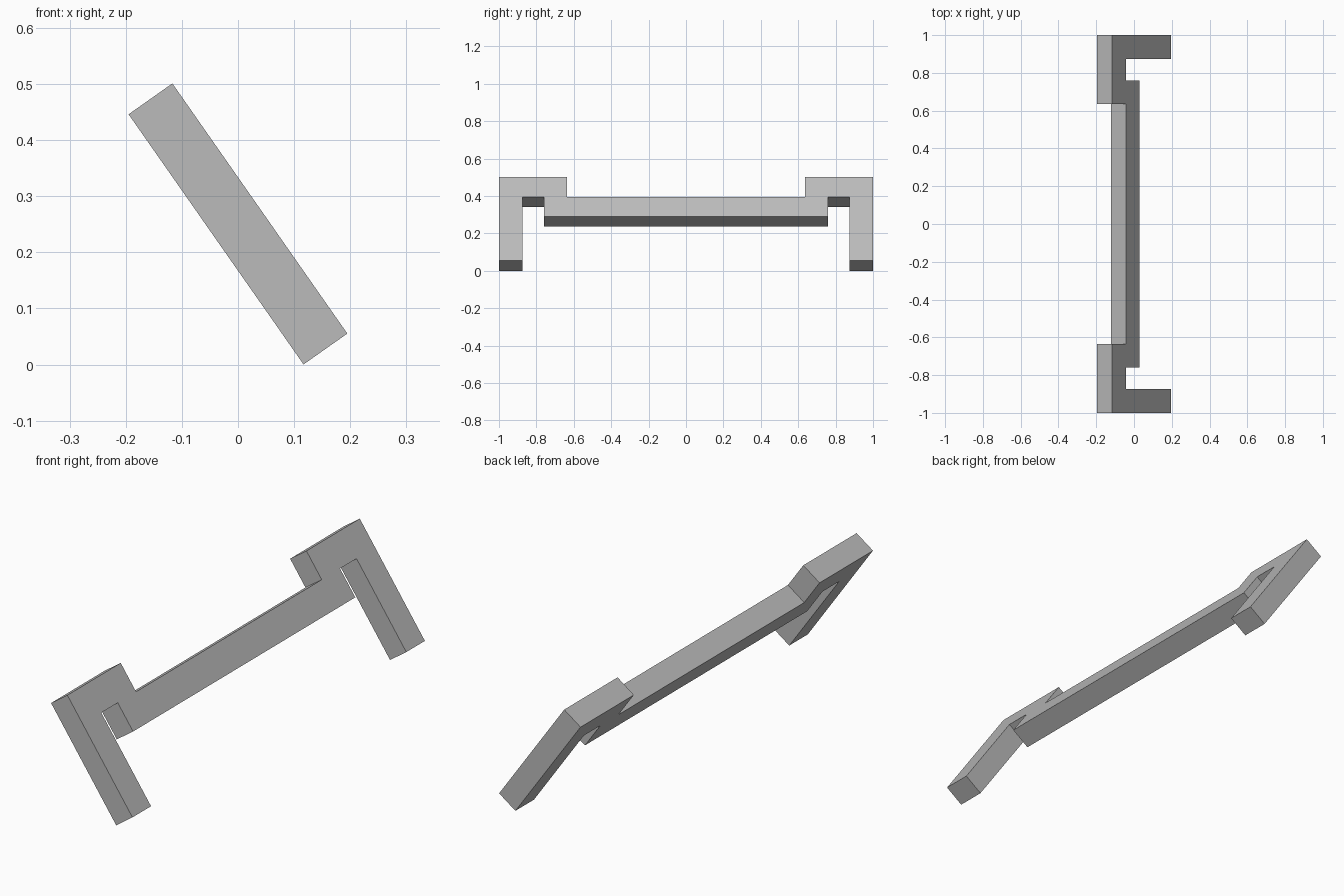
import bpy, bmesh
from mathutils import Vector

cube = bpy.data.objects.get("Cube")
if cube:
    bpy.data.objects.remove(cube, do_unlink=True)

grey = bpy.data.materials.new("plain_grey")
grey.use_nodes = True
colour = (0.5, 0.5, 0.5, 1)
grey.diffuse_color = colour
grey.node_tree.nodes["Principled BSDF"].inputs["Base Color"].default_value = colour

# Half outline of the flat bracket: (along y, distance down the slope)
half = [(0.635, 0.128), (0.635, 0), (1, 0), (1, 0.544),
        (0.873, 0.544), (0.873, 0.128), (0.76, 0.128), (0.76, 0.256)]
outline = half + [(-y, s) for y, s in reversed(half)]

# Tilted plane of the bracket
top_edge = Vector((-0.117, 0, 0.501))
down_slope = Vector((0.312, 0, -0.446)).normalized()
thickness = Vector((-0.078, 0, -0.055))

# Extrude the outline into a solid handle bracket
bm = bmesh.new()
verts = [bm.verts.new(top_edge + down_slope * s + Vector((0, y, 0)))
         for y, s in outline]
face = bm.faces.new(verts)
extruded = bmesh.ops.extrude_face_region(bm, geom=[face], use_keep_orig=True)
moved = [v for v in extruded["geom"] if isinstance(v, bmesh.types.BMVert)]
bmesh.ops.translate(bm, verts=moved, vec=thickness)
bmesh.ops.recalc_face_normals(bm, faces=bm.faces)

mesh = bpy.data.meshes.new("handle_bracket")
bm.to_mesh(mesh)
bm.free()
mesh.materials.append(grey)
bracket = bpy.data.objects.new("handle_bracket", mesh)
bpy.context.collection.objects.link(bracket)
